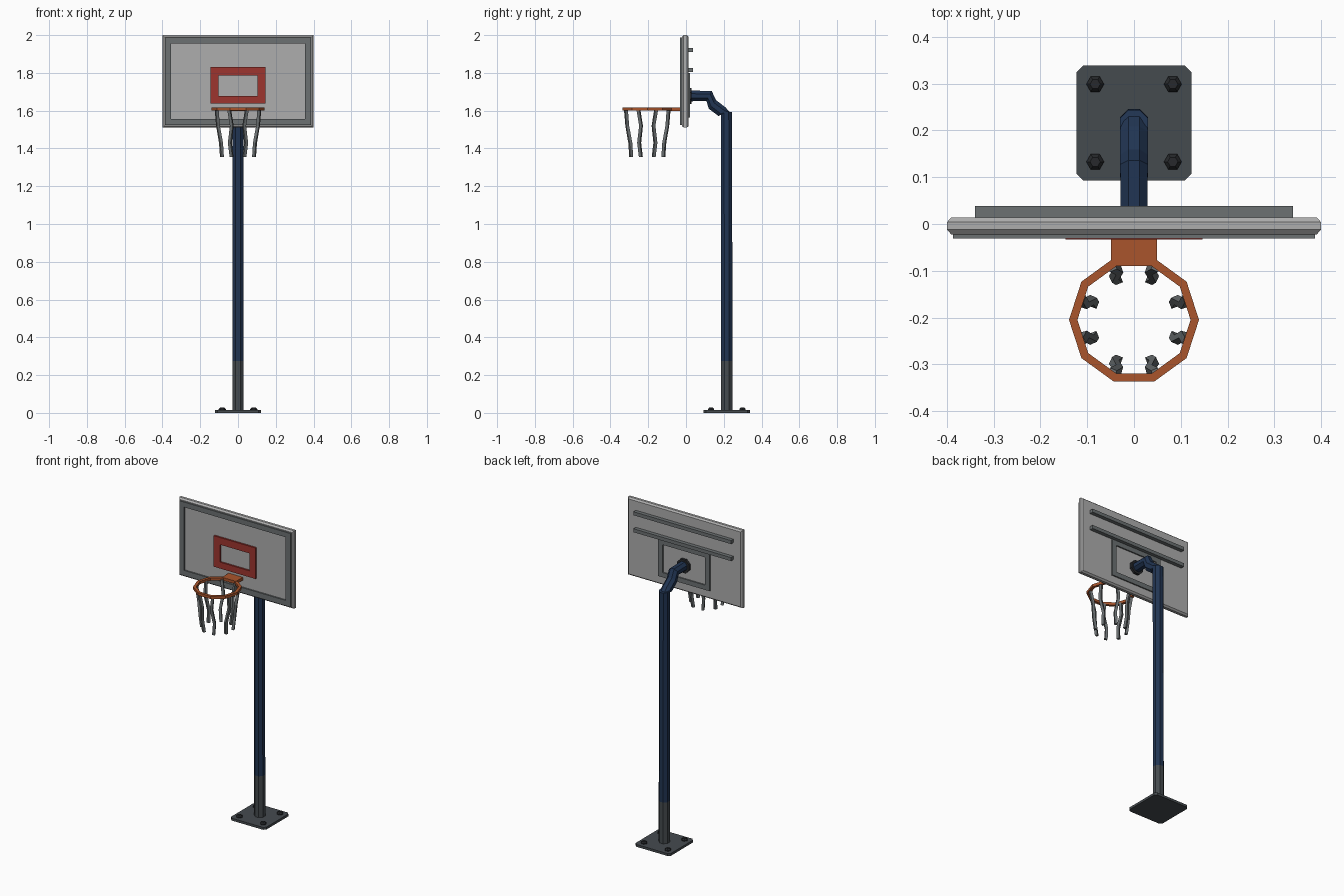
import bpy, bmesh
from math import sin, cos, pi, radians
from mathutils import Vector

if "Cube" in bpy.data.objects:
    bpy.data.objects.remove(bpy.data.objects["Cube"])


def material(name, rgb):
    m = bpy.data.materials.new(name)
    m.diffuse_color = (*rgb, 1)
    m.use_nodes = True
    m.node_tree.nodes["Principled BSDF"].inputs["Base Color"].default_value = m.diffuse_color
    return m


NAVY = material("navy", (0.015, 0.035, 0.085))
ORANGE = material("orange", (0.40, 0.09, 0.025))
RED = material("red", (0.34, 0.035, 0.028))
DARK = material("dark_grey", (0.06, 0.07, 0.078))
STEEL = material("steel_grey", (0.15, 0.165, 0.17))
BLACK = material("black", (0.02, 0.022, 0.025))
PALE = material("pale_grey", (0.42, 0.42, 0.42))


def finish(name, bm, mat):
    bmesh.ops.recalc_face_normals(bm, faces=bm.faces)
    me = bpy.data.meshes.new(name)
    bm.to_mesh(me)
    bm.free()
    me.materials.append(mat)
    ob = bpy.data.objects.new(name, me)
    bpy.context.collection.objects.link(ob)
    return ob


def loft(name, rings, mat, closed=False):
    """Skin successive rings; cap the ends, or join last to first if closed."""
    bm = bmesh.new()
    vs = [[bm.verts.new(p) for p in r] for r in rings]
    n = len(vs[0])
    for a, b in zip(vs, vs[1:] + (vs[:1] if closed else [])):
        for i in range(n):
            j = (i + 1) % n
            bm.faces.new((a[i], a[j], b[j], b[i]))
    if not closed:
        bm.faces.new(vs[0])
        bm.faces.new(vs[-1])
    return finish(name, bm, mat)


def ngon(n, r, cx, cy, z, start=0.0):
    return [(cx + r * cos(start + 2 * pi * i / n), cy + r * sin(start + 2 * pi * i / n), z)
            for i in range(n)]


def tube_ring(y, z, tilt, r, n=8):
    """Ring in the x / tilted plane; tilt 0 is horizontal, 90 faces along y."""
    t, off = radians(tilt), pi / n
    return [(r * cos(off + 2 * pi * i / n),
             y + r * sin(off + 2 * pi * i / n) * cos(t),
             z + r * sin(off + 2 * pi * i / n) * sin(t)) for i in range(n)]


def rect(hx, z0, z1, y):
    return [(-hx, y, z0), (hx, y, z0), (hx, y, z1), (-hx, y, z1)]


def frame(name, outer, inner, y0, y1, mat):
    return loft(name, [rect(*outer, y0), rect(*outer, y1), rect(*inner, y1), rect(*inner, y0)],
                mat, closed=True)


def box(name, hx, y0, y1, z0, z1, mat):
    return loft(name, [rect(hx, z0, z1, y0), rect(hx, z0, z1, y1)], mat)


# Base plate with clipped corners
PY = 0.216
def plate_ring(h, c, z):
    pts = [(h, h - c), (h - c, h), (c - h, h), (-h, h - c),
           (-h, c - h), (c - h, -h), (h - c, -h), (h, c - h)]
    return [(x, PY + y, z) for x, y in pts]

loft("base_plate", [plate_ring(0.123, 0.014, 0), plate_ring(0.123, 0.014, 0.015)], DARK)

# Hex anchor bolts
for i, (sx, sy) in enumerate([(-1, -1), (1, -1), (-1, 1), (1, 1)]):
    x, y = sx * 0.083, PY + sy * 0.083
    loft(f"anchor_bolt_{i + 1}", [ngon(6, 0.019, x, y, 0.012), ngon(6, 0.019, x, y, 0.020),
                                  ngon(6, 0.011, x, y, 0.029)], BLACK)

# Octagonal post: grey sleeve below, navy above
R = 0.0325
loft("post_sleeve", [tube_ring(PY, z, 0, R) for z in (0.012, 0.275)], DARK)
loft("post", [tube_ring(PY, 0.275, 0, R), tube_ring(PY - 0.002, 1.597, -10, R)], NAVY)

# Bent arm from post to board, and its mounting flange
loft("support_arm", [tube_ring(0.02, 1.678, 90, 0.031), tube_ring(0.122, 1.678, 62, 0.032),
                     tube_ring(0.140, 1.633, 48, 0.032), tube_ring(0.190, 1.595, 52, 0.032),
                     tube_ring(PY - 0.002, 1.585, -10, 0.031)], NAVY)
loft("arm_flange", [tube_ring(0.012, 1.678, 90, 0.045), tube_ring(0.030, 1.678, 90, 0.045)], BLACK)

# Backboard with chamfered rim
loft("backboard", [rect(0.391, 1.519, 1.991, -0.022), rect(0.4, 1.51, 2.0, -0.012),
                   rect(0.4, 1.51, 2.0, 0.004), rect(0.391, 1.519, 1.991, 0.014)], PALE)
frame("board_border", (0.387, 1.523, 1.987), (0.354, 1.557, 1.955), -0.031, -0.02, STEEL)
frame("target_square", (0.146, 1.637, 1.832), (0.102, 1.677, 1.787), -0.033, -0.02, RED)

# Rear stiffeners
frame("rear_frame", (0.18, 1.565, 1.80), (0.148, 1.595, 1.77), 0.012, 0.022, STEEL)
for nm, z in (("lower_rear_rail", 1.815), ("upper_rear_rail", 1.922)):
    box(nm, 0.34, 0.012, 0.038, z - 0.011, z + 0.011, STEEL)

# Ten-sided hoop and bracket
HY, Z0, Z1 = -0.205, 1.600, 1.617
loft("hoop", [ngon(10, 0.139, 0, HY, Z0), ngon(10, 0.139, 0, HY, Z1),
              ngon(10, 0.121, 0, HY, Z1), ngon(10, 0.121, 0, HY, Z0)], ORANGE, closed=True)
box("hoop_bracket", 0.049, -0.089, -0.02, Z0 - 0.001, Z1 + 0.001, ORANGE)

# Net strands: one kinked cord, swapped across the diagonal and mirrored
CORD = [(0.113, 0.047, 1.606), (0.106, 0.033, 1.52), (0.090, 0.043, 1.43), (0.085, 0.034, 1.355)]
k = 0
for swap in (False, True):
    for sx in (-1, 1):
        for sy in (-1, 1):
            rings = []
            for a, b, z in CORD:
                x, y = (b, a) if swap else (a, b)
                c = Vector((sx * x, sy * y, 0))
                u = c.normalized() * 0.008
                v = Vector((-u.y, u.x, 0))
                o = c + Vector((0, HY, z))
                rings.append([o + u + v, o - u + v, o - u - v, o + u - v])
            k += 1
            loft(f"net_strand_{k}", rings, STEEL)
